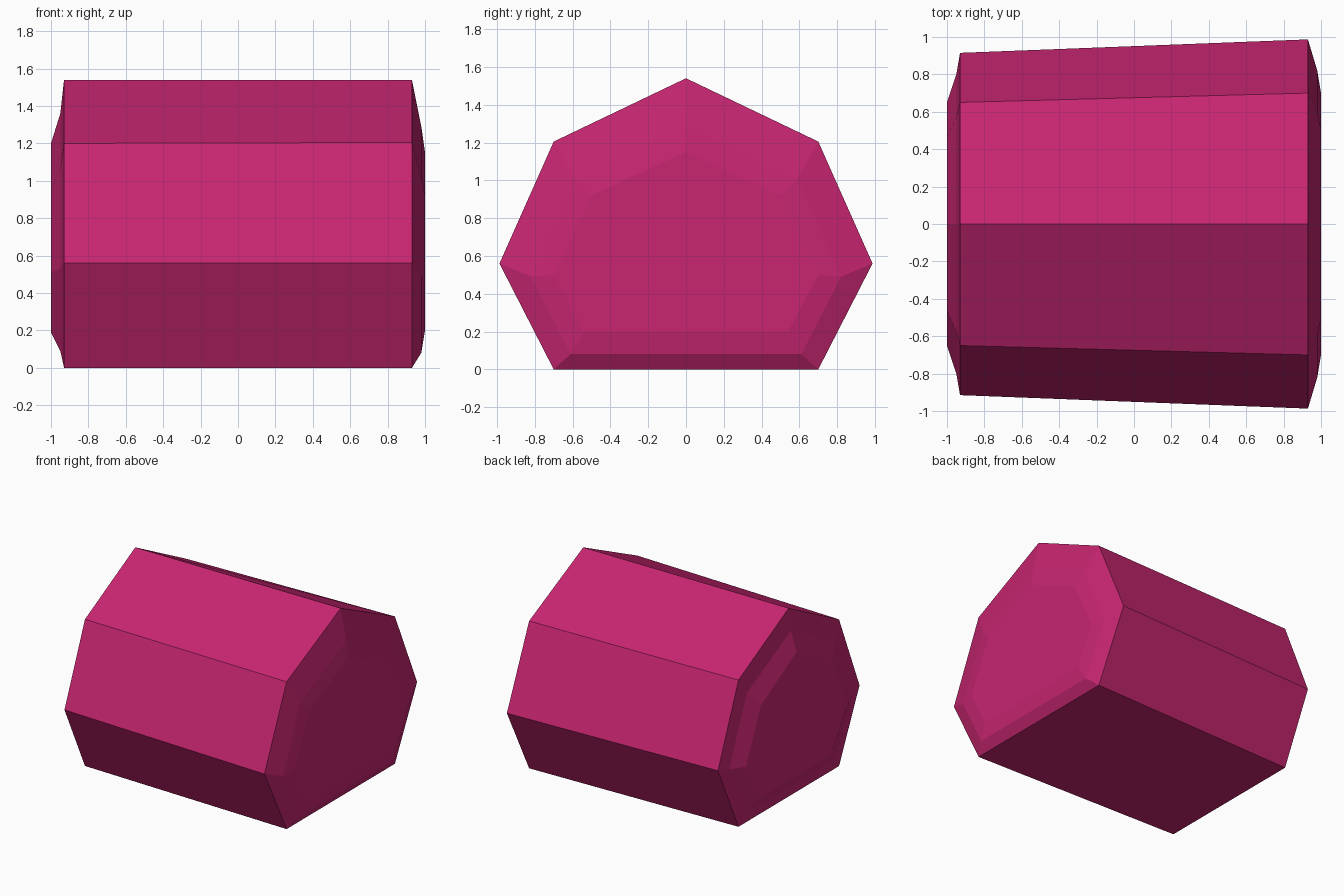
import bpy
import bmesh

default = bpy.data.objects.get("Cube")
if default:
    bpy.data.objects.remove(default, do_unlink=True)

# Single flat colour
magenta = bpy.data.materials.new("magenta")
magenta.use_nodes = True
colour = (0.57, 0.019, 0.164, 1)
magenta.diffuse_color = colour
shader = next(n for n in magenta.node_tree.nodes if n.type == "BSDF_PRINCIPLED")
shader.inputs["Base Color"].default_value = colour


def heptagon(bm, x, apex, shoulder, waist, base):
    """Ring of seven vertices at x, mirrored across y = 0."""
    half = (shoulder, waist, base)
    points = [(0, apex)] + list(half) + [(-y, z) for y, z in reversed(half)]
    return [bm.verts.new((x, y, z)) for y, z in points]


# Sections from the narrow end to the wide end: x, apex, shoulder, waist, base
sections = [
    (-1, 1.2, (.46, .94), (.65, .51), (.45, .19)),
    (-.95, 1.36, (.57, 1.07), (.8, .53), (.57, .09)),
    (-.93, 1.54, (.65, 1.2), (.915, .56), (.65, 0)),
    (.93, 1.54, (.7, 1.205), (.987, .56), (.7, 0)),
    (.98, 1.29, (.59, 1.01), (.82, .49), (.61, .08)),
    (1, 1.15, (.5, .92), (.7, .5), (.54, .2)),
]

# Seven-sided body with stepped ends
bm = bmesh.new()
rings = [heptagon(bm, *section) for section in sections]
for first, second in zip(rings, rings[1:]):
    count = len(first)
    for i in range(count):
        j = (i + 1) % count
        bm.faces.new((first[i], first[j], second[j], second[i]))
bm.faces.new(rings[0])
bm.faces.new(rings[-1])
bmesh.ops.recalc_face_normals(bm, faces=bm.faces)

mesh = bpy.data.meshes.new("seven_sided_body")
bm.to_mesh(mesh)
bm.free()
mesh.materials.append(magenta)
body = bpy.data.objects.new("seven_sided_body", mesh)
bpy.context.collection.objects.link(body)
